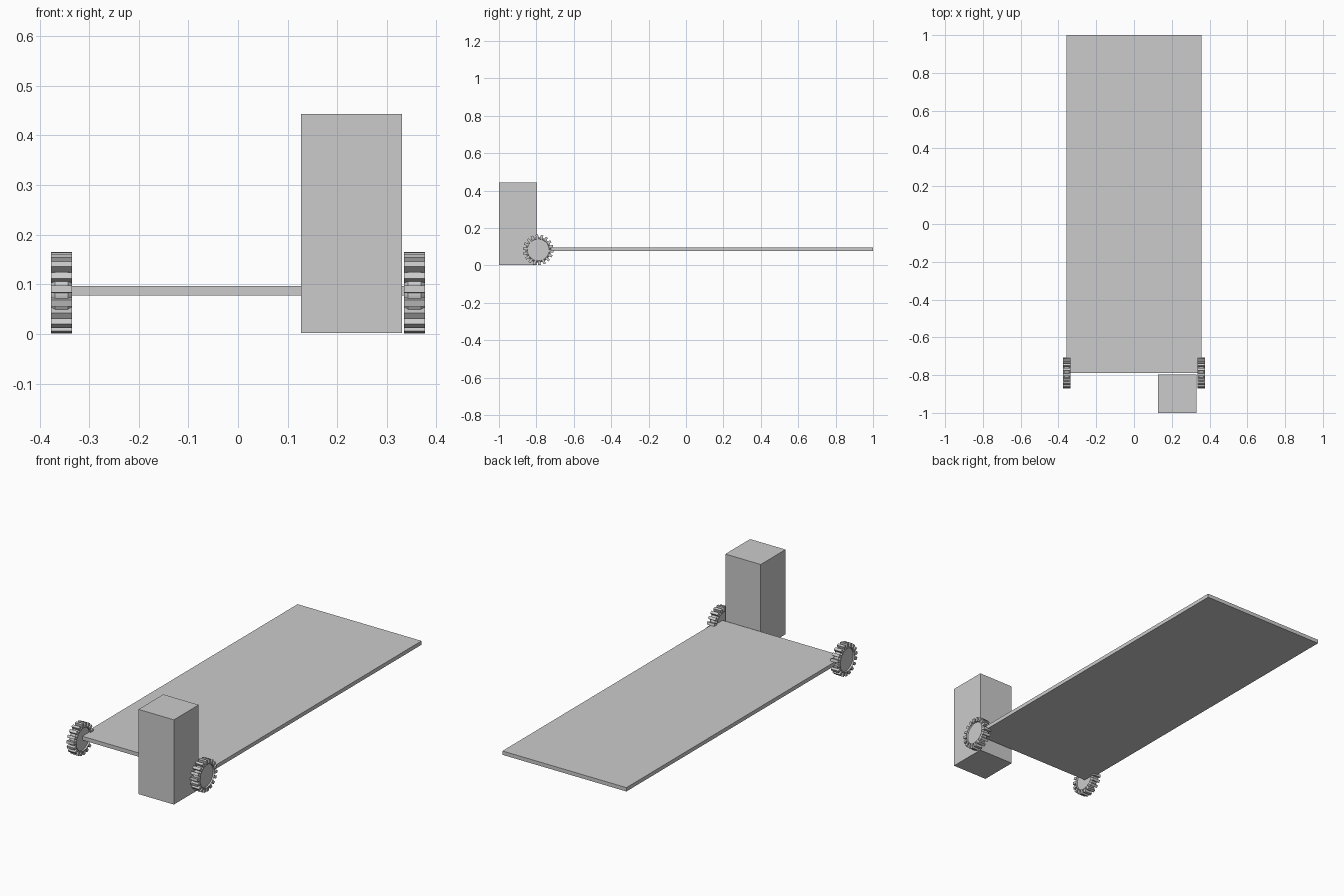
import bpy, bmesh, math
from mathutils import Vector

if "Cube" in bpy.data.objects:
    bpy.data.objects.remove(bpy.data.objects["Cube"])

grey = bpy.data.materials.new("plain grey")
grey.diffuse_color = (0.6, 0.6, 0.6, 1)
grey.use_nodes = True
grey.node_tree.nodes["Principled BSDF"].inputs["Base Color"].default_value = grey.diffuse_color


def finish(bm, name, loc=(0, 0, 0)):
    bmesh.ops.recalc_face_normals(bm, faces=bm.faces)
    mesh = bpy.data.meshes.new(name)
    bm.to_mesh(mesh)
    bm.free()
    mesh.materials.append(grey)
    ob = bpy.data.objects.new(name, mesh)
    ob.location = loc
    bpy.context.collection.objects.link(ob)
    return ob


def box(name, lo, hi):
    bm = bmesh.new()
    bmesh.ops.create_cube(bm, size=1)
    for v in bm.verts:
        v.co = Vector([(a + b) / 2 + c * (b - a) for a, b, c in zip(lo, hi, v.co)])
    return finish(bm, name)


def polar(x, r, a):
    # angle 0 points to the front (-y), 90 degrees points up
    return (x, -r * math.cos(a), r * math.sin(a))


def gear(name, x):
    bm = bmesh.new()
    teeth, seg, half = 18, 36, 0.021
    phase = math.radians(5)
    # hub: recessed disc, raised rim, narrower tread between the teeth
    profile = [(-0.013, 0.058), (-half, 0.060), (-0.013, 0.068),
               (0.013, 0.068), (half, 0.060), (0.013, 0.058)]
    rings = [[bm.verts.new(polar(px, r, phase + 2 * math.pi * i / seg)) for i in range(seg)]
             for px, r in profile]
    for a, b in zip(rings, rings[1:]):
        for i in range(seg):
            j = (i + 1) % seg
            bm.faces.new((a[i], a[j], b[j], b[i]))
    bm.faces.new(rings[0])
    bm.faces.new(rings[-1])
    # teeth: full-width blocks, slightly tapered
    for t in range(teeth):
        c = phase + 2 * math.pi * t / teeth
        outline = [(0.059, -0.105), (0.082, -0.085), (0.082, 0.085), (0.059, 0.105)]
        left = [bm.verts.new(polar(-half, r, c + d)) for r, d in outline]
        right = [bm.verts.new(polar(half, r, c + d)) for r, d in outline]
        bm.faces.new(left)
        bm.faces.new(right)
        for i in range(4):
            j = (i + 1) % 4
            bm.faces.new((left[i], left[j], right[j], right[i]))
    return finish(bm, name, (x, -0.79, 0.083))


# long flat deck
box("deck", (-0.357, -0.79, 0.077), (0.357, 1.0, 0.097))
# upright block in front of the deck
box("upright_block", (0.127, -1.0, 0.002), (0.331, -0.796, 0.443))
# toothed wheels on both front corners
gear("left_gear", -0.356)
gear("right_gear", 0.356)
